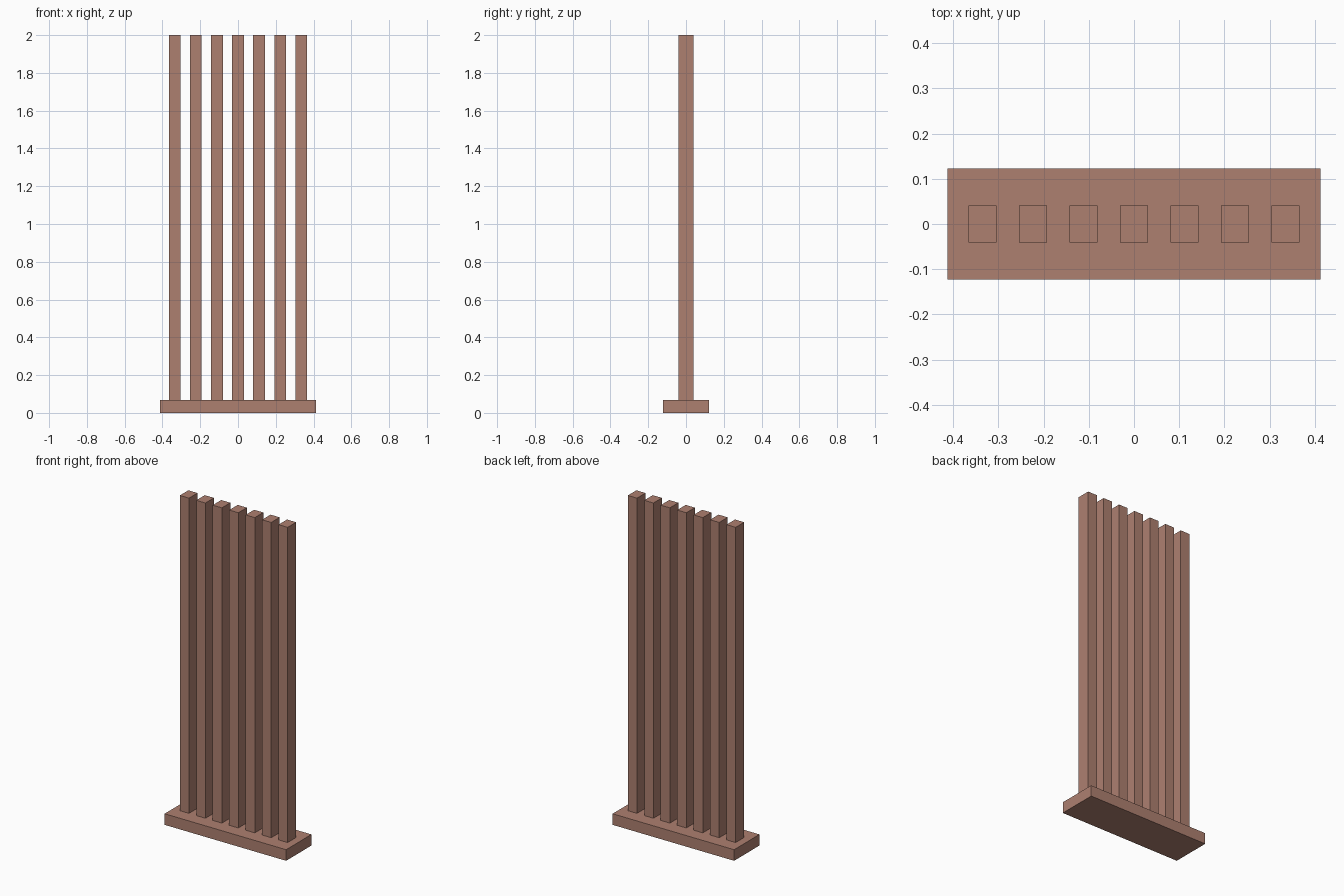
import bpy

if "Cube" in bpy.data.objects:
    bpy.data.objects.remove(bpy.data.objects["Cube"])

BASE_H = 0.068
SLAT_COUNT = 7
SLAT_PITCH = 0.1115

clay = bpy.data.materials.new("clay_brown")
clay.diffuse_color = (0.42, 0.215, 0.163, 1)
clay.use_nodes = True
clay.node_tree.nodes["Principled BSDF"].inputs["Base Color"].default_value = clay.diffuse_color


def box(name, x, z0, z1, width, depth):
    bpy.ops.mesh.primitive_cube_add(size=1, location=(x, 0, (z0 + z1) / 2))
    obj = bpy.context.object
    obj.name = name
    obj.scale = (width, depth, z1 - z0)
    bpy.ops.object.transform_apply(location=False, rotation=False, scale=True)
    obj.data.materials.append(clay)
    return obj


# Flat plinth
box("base", 0, 0, BASE_H, 0.824, 0.245)

# Row of upright slats standing on the plinth
for i in range(SLAT_COUNT):
    x = (i - (SLAT_COUNT - 1) / 2) * SLAT_PITCH
    box(f"slat_{i + 1}", x, BASE_H, 2.0, 0.062, 0.082)
